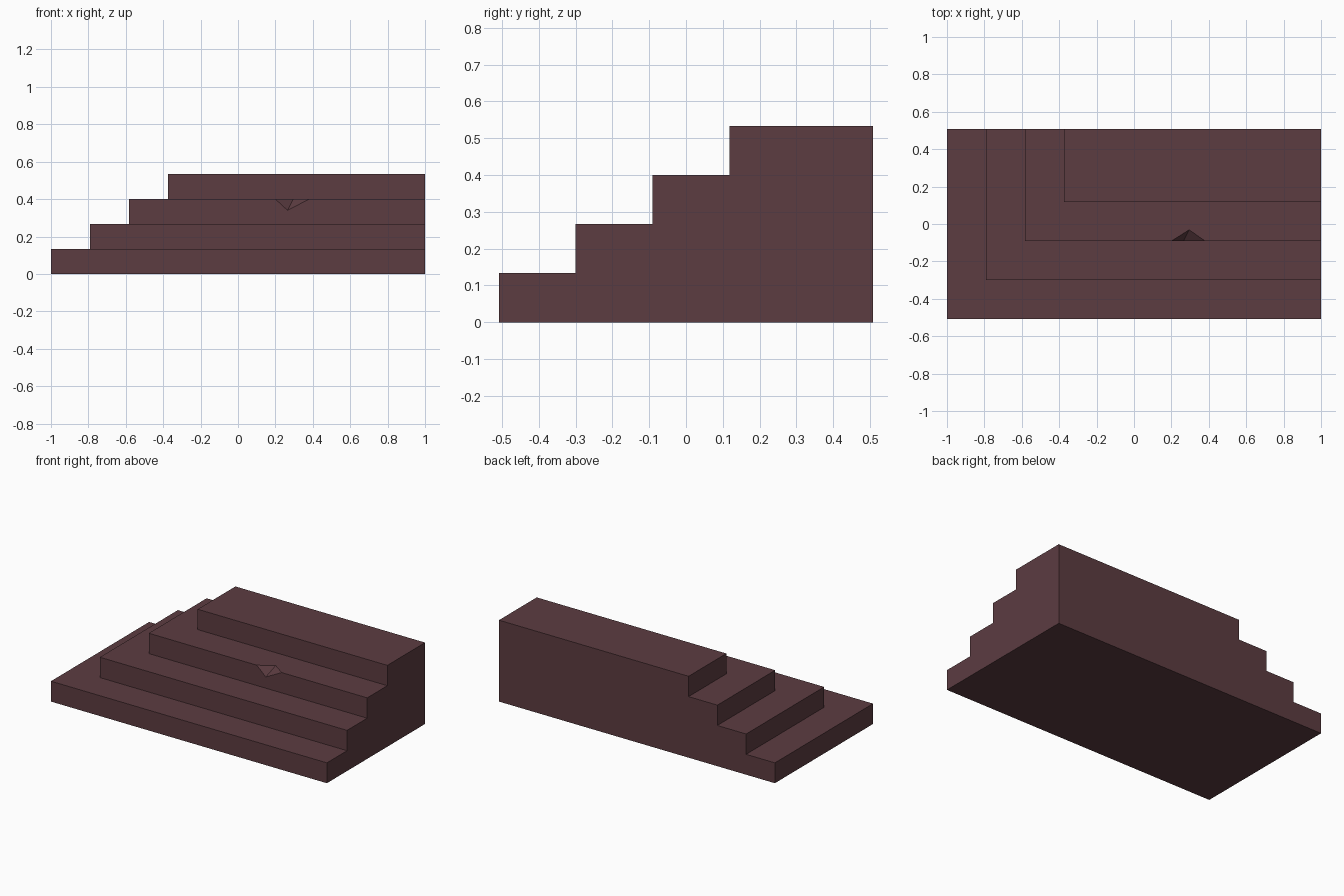
import bpy, bmesh

cube = bpy.data.objects.get("Cube")
if cube:
    bpy.data.objects.remove(cube, do_unlink=True)

# One dull maroon stone colour
stone = bpy.data.materials.new("dark maroon stone")
stone.use_nodes = True
color = (0.107, 0.045, 0.053, 1)
stone.diffuse_color = color
stone.node_tree.nodes["Principled BSDF"].inputs["Base Color"].default_value = color


def make_object(name, bm):
    bmesh.ops.recalc_face_normals(bm, faces=bm.faces)
    mesh = bpy.data.meshes.new(name)
    bm.to_mesh(mesh)
    bm.free()
    mesh.materials.append(stone)
    obj = bpy.data.objects.new(name, mesh)
    bpy.context.collection.objects.link(obj)
    return obj


# Corner steps: four levels, set back on the front and on the -x side
STEPS, RISE, RUN = 4, 0.1333, 0.2085
X, Y = 1.0, 0.508
bm = bmesh.new()


def face(*points):
    bm.faces.new([bm.verts.new(p) for p in points])


back, side = [(X, Y, 0)], [(X, Y, 0)]
for i in range(STEPS):
    x, y = -X + i * RUN, -Y + i * RUN
    low, high = i * RISE, (i + 1) * RISE
    # Risers
    face((x, y, low), (X, y, low), (X, y, high), (x, y, high))
    face((x, Y, low), (x, y, low), (x, y, high), (x, Y, high))
    back += [(x, Y, low), (x, Y, high)]
    side += [(X, y, low), (X, y, high)]
    # Treads, L-shaped below the top platform
    if i < STEPS - 1:
        u, v = x + RUN, y + RUN
        face((x, y, high), (X, y, high), (X, v, high),
             (u, v, high), (u, Y, high), (x, Y, high))
    else:
        face((x, y, high), (X, y, high), (X, Y, high), (x, Y, high))
# Back wall, end wall and underside
top = (X, Y, STEPS * RISE)
face(*back, top)
face(*side, top)
face((-X, -Y, 0), (X, -Y, 0), (X, Y, 0), (-X, Y, 0))
bmesh.ops.remove_doubles(bm, verts=bm.verts, dist=0.0005)
steps = make_object("corner_steps", bm)

# Chip broken out of the edge of the third step
edge_y, edge_z = -Y + 2 * RUN, 3 * RISE
bm = bmesh.new()
for p in [(0.20, edge_y, edge_z), (0.38, edge_y, edge_z),
          (0.265, edge_y, edge_z - 0.06), (0.295, edge_y + 0.06, edge_z),
          (0.285, edge_y - 0.1, edge_z + 0.1)]:
    bm.verts.new(p)
bmesh.ops.convex_hull(bm, input=bm.verts)
chip = make_object("chip_cutter", bm)
chip.hide_render = True
chip.hide_viewport = True
chip.display_type = 'WIRE'
cut = steps.modifiers.new("chip", 'BOOLEAN')
cut.operation = 'DIFFERENCE'
cut.solver = 'EXACT'
cut.object = chip
